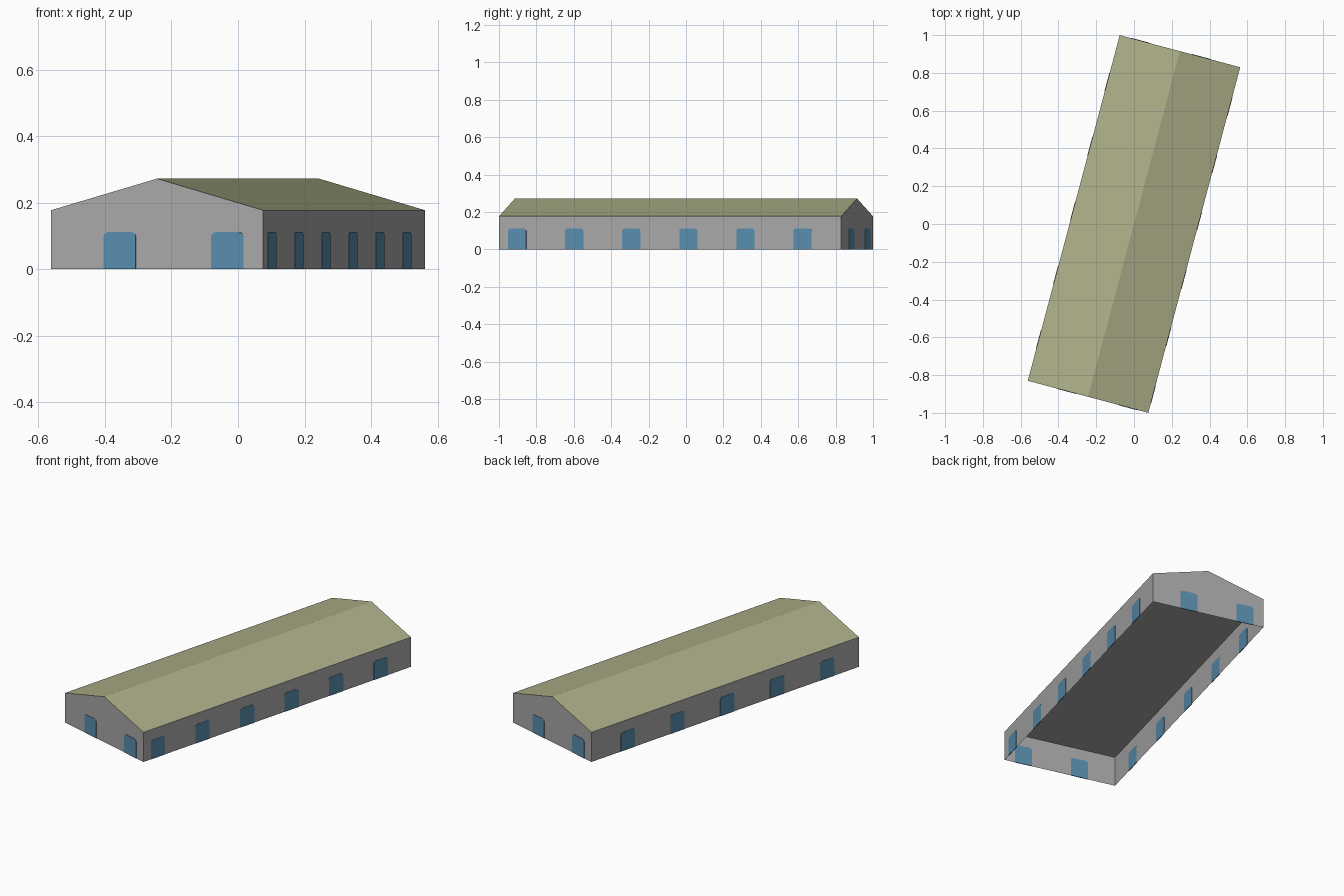
import bpy, bmesh, math
from mathutils import Matrix, Vector

if "Cube" in bpy.data.objects:
    bpy.data.objects.remove(bpy.data.objects["Cube"])

W, L = 0.66, 1.893           # plan size
EAVE, RIDGE = 0.177, 0.272   # heights
TURN = Matrix.Rotation(math.radians(-14.9), 4, 'Z')   # building stands at an angle
X, Y = W / 2, L / 2


def material(name, rgb):
    m = bpy.data.materials.new(name)
    m.diffuse_color = (*rgb, 1)
    m.use_nodes = True
    m.node_tree.nodes["Principled BSDF"].inputs["Base Color"].default_value = m.diffuse_color
    return m


GREY = material("wall grey", (0.39, 0.39, 0.39))
OLIVE = material("roof olive", (0.42, 0.43, 0.25))
BLUE = material("window blue", (0.10, 0.265, 0.42))


def finish(name, bm, mat):
    bm.transform(TURN)
    me = bpy.data.meshes.new(name)
    bm.to_mesh(me)
    bm.free()
    me.materials.append(mat)
    bpy.context.collection.objects.link(bpy.data.objects.new(name, me))


def polygon(bm, points):
    return bm.faces.new([bm.verts.new(p) for p in points])


# Wall box: flat ceiling at the eaves, open underneath
bm = bmesh.new()
bmesh.ops.create_cube(bm, size=1)
bmesh.ops.transform(bm, verts=bm.verts, matrix=Matrix.Translation((0, 0, EAVE / 2)) @ Matrix.Diagonal((W, L, EAVE, 1)))
bm.normal_update()
bmesh.ops.delete(bm, geom=[f for f in bm.faces if f.normal.z < -0.5], context='FACES_ONLY')
finish("walls", bm, GREY)

# Triangular gable ends
bm = bmesh.new()
for s in (1, -1):
    polygon(bm, [(s * X, s * Y, EAVE), (0, s * Y, RIDGE), (-s * X, s * Y, EAVE)])
finish("gable_ends", bm, GREY)

# Two roof slopes
bm = bmesh.new()
for s in (1, -1):
    polygon(bm, [(s * X, -s * Y, EAVE), (s * X, s * Y, EAVE), (0, s * Y, RIDGE), (0, -s * Y, RIDGE)])
bmesh.ops.remove_doubles(bm, verts=bm.verts, dist=1e-5)
finish("roof", bm, OLIVE)


# Row of thin window plates set through a wall, with clipped top corners.
# Centres are measured along the wall from its left end seen from outside.
def window_row(name, start, along, centres):
    start, along = Vector(start), Vector(along)
    out = along.cross(Vector((0, 0, 1)))
    outline = [(-0.05, 0), (0.05, 0), (0.05, 0.1), (0.046, 0.107), (0.038, 0.111),
               (-0.038, 0.111), (-0.046, 0.107), (-0.05, 0.1)]
    bm = bmesh.new()
    for c in centres:
        face = polygon(bm, [start + along * (c + u) + Vector((0, 0, z)) - out * 0.002 for u, z in outline])
        ext = bmesh.ops.extrude_face_region(bm, geom=[face], use_keep_orig=True)
        bmesh.ops.translate(bm, vec=out * 0.004, verts=[v for v in ext["geom"] if isinstance(v, bmesh.types.BMVert)])
    bmesh.ops.recalc_face_normals(bm, faces=bm.faces)
    finish(name, bm, BLUE)


ends = (0.214, 0.549)
window_row("front_windows", (-X, -Y, 0), (1, 0, 0), ends)
window_row("back_windows", (X, Y, 0), (-1, 0, 0), ends)
window_row("right_windows", (X, -Y, 0), (0, 1, 0), [0.101 + i * L / 6 for i in range(6)])
window_row("left_windows", (-X, Y, 0), (0, -1, 0), [0.255 + i * 0.353 for i in range(5)])
